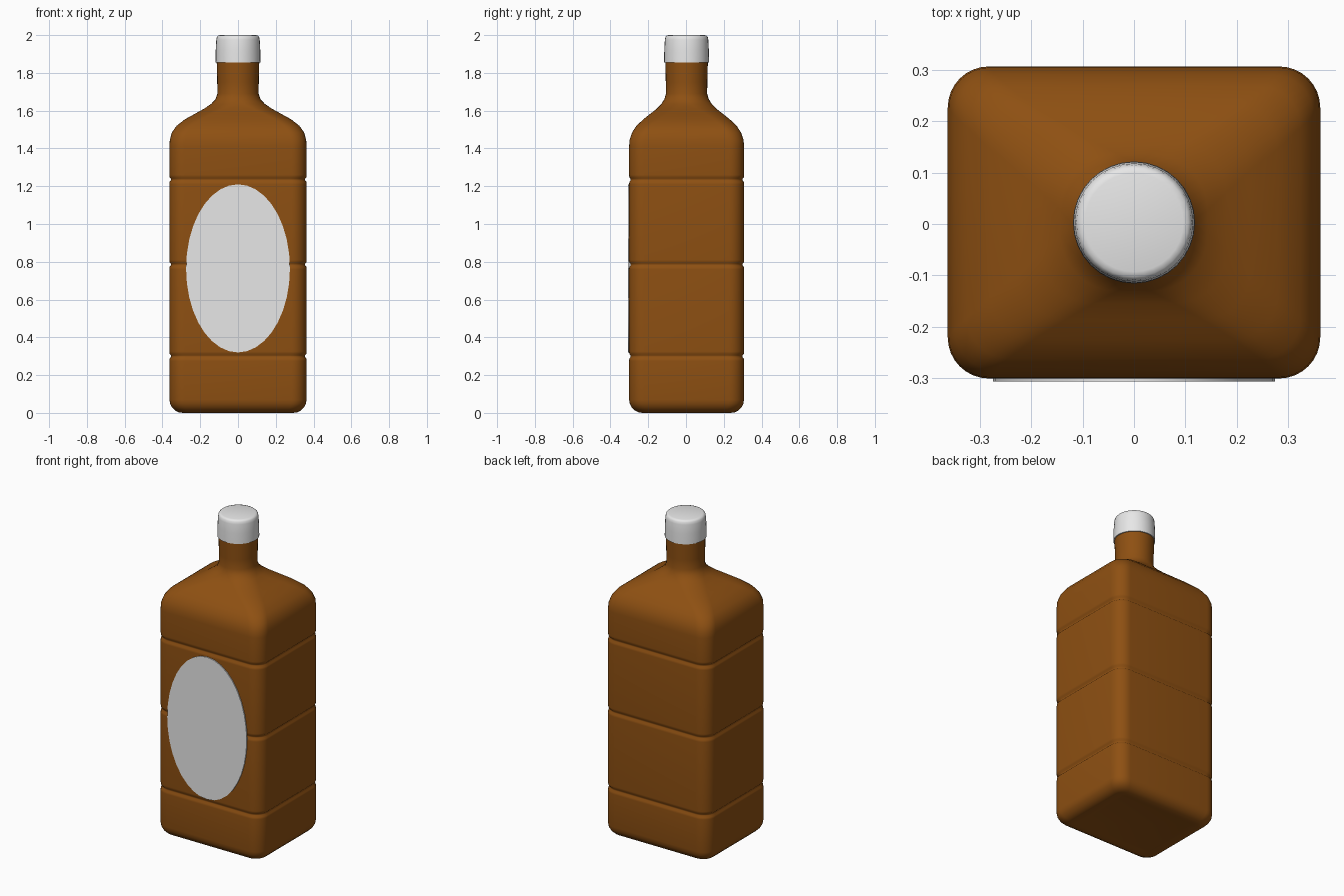
import bpy, bmesh, math
from math import sin, cos, pi

if "Cube" in bpy.data.objects:
    bpy.data.objects.remove(bpy.data.objects["Cube"], do_unlink=True)

CENTRE_Y = 0.003


def material(name, rgb):
    mat = bpy.data.materials.new(name)
    mat.use_nodes = True
    colour = (*rgb, 1)
    mat.diffuse_color = colour
    mat.node_tree.nodes["Principled BSDF"].inputs["Base Color"].default_value = colour
    return mat


brown = material("brown_glass", (0.27, 0.08, 0.006))
white = material("white", (0.8, 0.8, 0.8))


def rounded_ring(z, hx, hy, radius, steps=8):
    """Rounded rectangle outline; becomes a circle when radius = hx = hy."""
    points = []
    for quarter, (sx, sy) in enumerate([(1, 1), (-1, 1), (-1, -1), (1, -1)]):
        for i in range(steps + 1):
            a = (quarter + i / steps) * pi / 2
            points.append((sx * (hx - radius) + radius * cos(a),
                           sy * (hy - radius) + radius * sin(a) + CENTRE_Y, z))
    return points


def loft(name, rings, mat, angle):
    """Skin a stack of outlines and cap both ends."""
    bm = bmesh.new()
    loops = [[bm.verts.new(p) for p in ring] for ring in rings]
    n = len(loops[0])
    for low, high in zip(loops, loops[1:]):
        for i in range(n):
            j = (i + 1) % n
            bm.faces.new((low[i], low[j], high[j], high[i]))
    bm.faces.new(loops[0][::-1])
    bm.faces.new(loops[-1])
    bmesh.ops.remove_doubles(bm, verts=bm.verts, dist=0.0001)
    bmesh.ops.recalc_face_normals(bm, faces=bm.faces)
    mesh = bpy.data.meshes.new(name)
    bm.to_mesh(mesh)
    bm.free()
    mesh.materials.append(mat)
    obj = bpy.data.objects.new(name, mesh)
    bpy.context.collection.objects.link(obj)
    bpy.ops.object.select_all(action="DESELECT")
    obj.select_set(True)
    bpy.context.view_layer.objects.active = obj
    bpy.ops.object.shade_smooth_by_angle(angle=math.radians(angle))
    return obj


# Bottle: rounded base, grooved walls, shoulders and round neck
HX, HY, R = 0.363, 0.304, 0.08


def wall(z, inset=0.0):
    return rounded_ring(z, HX - inset, HY - inset, R - inset * 0.5)


rings = [wall(0.006, 0.1), wall(0, 0.07)]
for i in range(1, 6):
    a = i / 5 * pi / 2
    rings.append(wall(0.07 * (1 - cos(a)), 0.07 * (1 - sin(a))))
for groove in (0.30, 0.785, 1.235):
    for dz, inset in ((-0.025, 0), (-0.012, 0.001), (-0.004, 0.008),
                      (0.004, 0.008), (0.012, 0.001), (0.025, 0)):
        rings.append(wall(groove + dz, inset))
rings.append(wall(1.41))
shoulder = [(1.445, 0.361, 0.302, 0.08), (1.485, 0.350, 0.288, 0.08),
            (1.52, 0.325, 0.265, 0.08), (1.555, 0.280, 0.228, 0.085),
            (1.585, 0.225, 0.190, 0.09), (1.61, 0.180, 0.158, 0.10),
            (1.635, 0.143, 0.134, 0.11), (1.66, 0.119, 0.118, 0.113)]
rings += [rounded_ring(*row) for row in shoulder]
rings += [rounded_ring(z, r, r, r) for z, r in ((1.69, 0.109), (1.75, 0.110), (1.87, 0.113))]
loft("bottle_body", rings, brown, 60)

# Screw cap with a softened top edge
cap = [(1.855, 0.112), (1.855, 0.119), (1.92, 0.118), (1.975, 0.115),
       (1.99, 0.112), (1.997, 0.106), (2.0, 0.096)]
loft("bottle_cap", [rounded_ring(z, r, r, r) for z, r in cap], white, 50)

# Oval label plate on the front
oval = [(0.275 * cos(t * pi / 18), 0.765 + 0.445 * sin(t * pi / 18)) for t in range(36)]
loft("front_label", [[(x, y, z) for x, z in oval] for y in (-0.307, -0.300)], white, 30)
